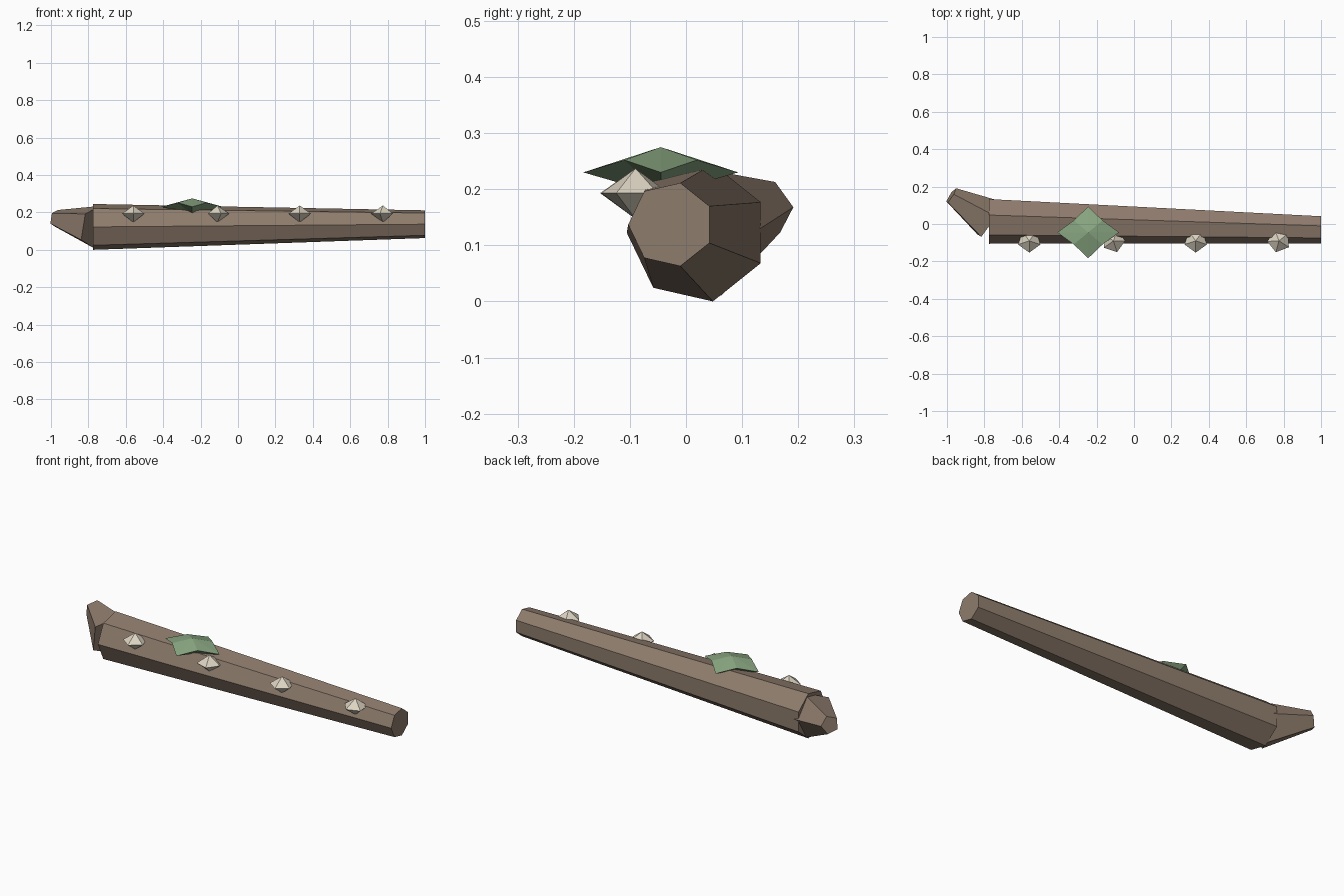
import bpy, bmesh
from math import cos, sin, pi, radians
from mathutils import Vector

if "Cube" in bpy.data.objects:
    bpy.data.objects.remove(bpy.data.objects["Cube"])


def material(name, rgb):
    m = bpy.data.materials.new(name)
    m.diffuse_color = (*rgb, 1)
    m.use_nodes = True
    m.node_tree.nodes["Principled BSDF"].inputs["Base Color"].default_value = m.diffuse_color
    return m


bark = material("bark", (0.27, 0.2, 0.15))
cream = material("cream", (0.72, 0.66, 0.54))
moss_green = material("moss_green", (0.25, 0.38, 0.22))


def finish(name, bm, mat):
    bmesh.ops.recalc_face_normals(bm, faces=bm.faces)
    mesh = bpy.data.meshes.new(name)
    bm.to_mesh(mesh)
    bm.free()
    mesh.materials.append(mat)
    obj = bpy.data.objects.new(name, mesh)
    bpy.context.collection.objects.link(obj)


def tapered(name, a, b, ra, rb, sides, u, v, start):
    """Capped tapered prism between two centres, rings spanned by u and v."""
    bm = bmesh.new()
    angles = [start + 2 * pi * i / sides for i in range(sides)]
    rings = [[bm.verts.new(c + r * (u * cos(t) + v * sin(t))) for t in angles]
             for c, r in ((a, ra), (b, rb))]
    for i in range(sides):
        j = (i + 1) % sides
        bm.faces.new((rings[0][i], rings[0][j], rings[1][j], rings[1][i]))
    for ring in rings:
        bm.faces.new(ring)
    finish(name, bm, bark)


def double_cone(name, rim, top, bottom, mat):
    """Rim of points joined to an upper and a lower apex."""
    bm = bmesh.new()
    ring = [bm.verts.new(p) for p in rim]
    for apex in (bm.verts.new(top), bm.verts.new(bottom)):
        for i in range(len(ring)):
            bm.faces.new((ring[i - 1], ring[i], apex))
    finish(name, bm, mat)


# Fallen trunk, seven sides
butt = Vector((-0.775, 0.02, 0.1225))
tapered("trunk", butt, Vector((1.0, -0.027, 0.137)), 0.1256, 0.076, 7,
        Vector((0, 1, 0)), Vector((0, 0, 1)), pi)

# Five-sided root stub leaving the thick end
tip = Vector((-0.978, 0.151, 0.168))
axis = (butt - tip).normalized()
side = Vector((-axis.y, axis.x, 0)).normalized()
tapered("root_stub", butt, tip, 0.12, 0.048, 5, side, axis.cross(side), 0)

# Row of shelf mushrooms along the front
for k, (x, turn) in enumerate(((-0.56, 0), (-0.11, 18), (0.33, 0), (0.775, -15))):
    c = Vector((x, -0.09, 0.193))
    rim = [c + 0.063 * Vector((cos(t), sin(t), 0))
           for t in (radians(-90 + turn + 72 * i) for i in range(5))]
    double_cone(f"shelf_mushroom_{k + 1}", rim, c + Vector((0, 0, 0.044)),
                c - Vector((0, 0, 0.046)), cream)

# Four-pointed moss patch with raised notches
rim = []
for i in range(8):
    t, notch = i * pi / 4, i % 2
    s = 0.66 if notch else 1.0
    rim.append(Vector((-0.245 + 0.165 * s * cos(t), -0.045 + 0.138 * s * sin(t),
                       0.252 if notch else 0.23)))
double_cone("moss_patch", rim, (-0.245, -0.045, 0.275), (-0.245, -0.045, 0.19), moss_green)
